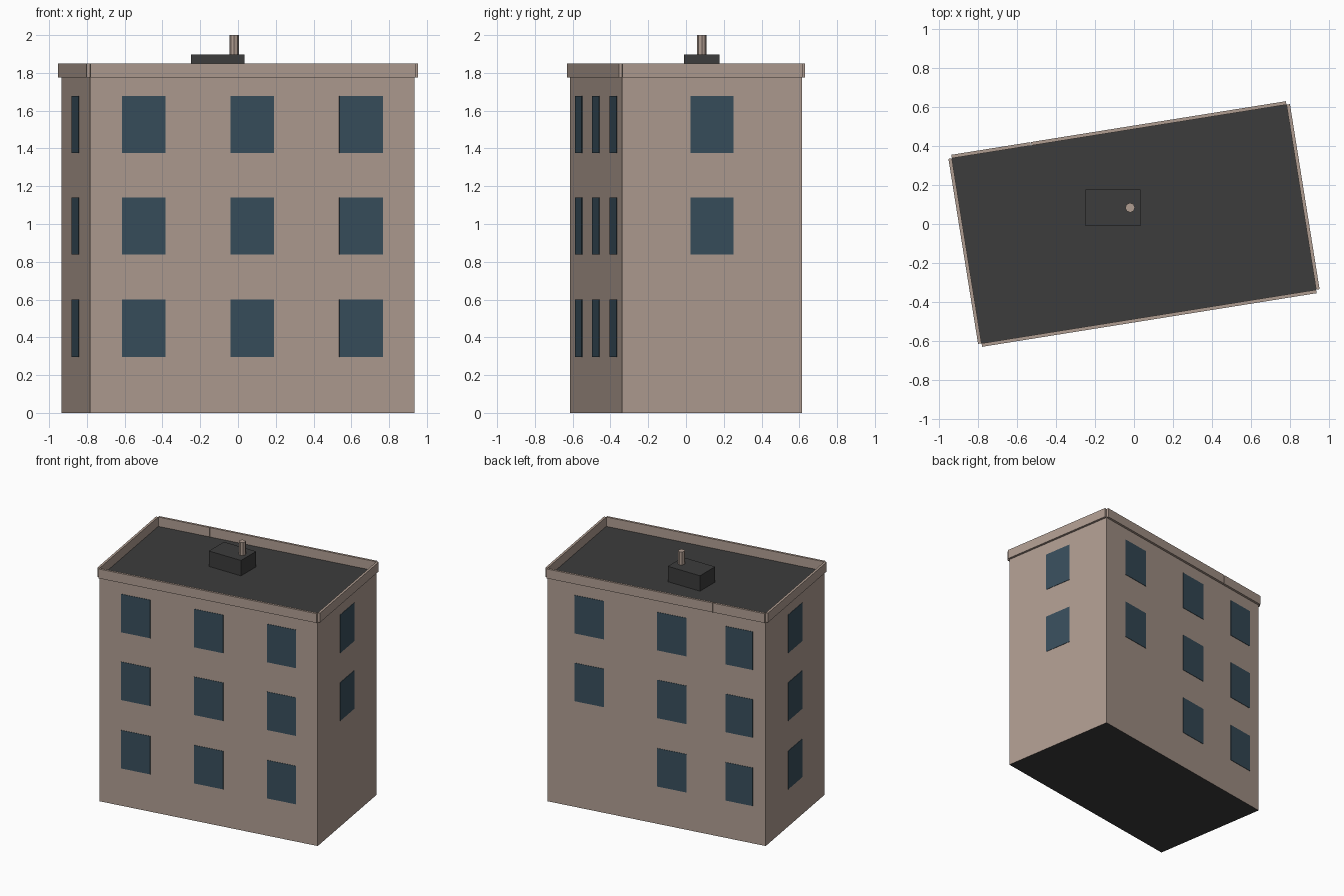
import bpy, bmesh, math
from mathutils import Matrix

if "Cube" in bpy.data.objects:
    bpy.data.objects.remove(bpy.data.objects["Cube"])

ANG = math.radians(9.1)          # the block is turned slightly about z
L, W = 1.741, 0.963              # footprint length and depth
ROOF, TOP, LIP = 1.775, 1.849, 0.018


def material(name, rgb):
    m = bpy.data.materials.new(name)
    m.diffuse_color = (*rgb, 1)
    m.use_nodes = True
    m.node_tree.nodes["Principled BSDF"].inputs["Base Color"].default_value = m.diffuse_color
    return m


WALL = material("warm beige", (0.434, 0.337, 0.285))
DARK = material("dark roof", (0.045, 0.045, 0.045))
GLASS = material("blue glass", (0.040, 0.077, 0.108))


def finish(name, bm, mats):
    me = bpy.data.meshes.new(name)
    bm.to_mesh(me)
    bm.free()
    for m in mats:
        me.materials.append(m)
    ob = bpy.data.objects.new(name, me)
    bpy.context.collection.objects.link(ob)
    return ob


def box(bm, size, centre, turn=Matrix()):
    mat = turn @ Matrix.Translation(centre) @ Matrix.Diagonal((*size, 1))
    bmesh.ops.create_cube(bm, size=1, matrix=mat)


TURN = Matrix.Rotation(ANG, 4, 'Z')


def side_frame(quarter):
    """Frame of a side: x along the wall, -y outward (0 front, 1 right, 2 back, 3 left)."""
    return TURN @ Matrix.Rotation(quarter * math.pi / 2, 4, 'Z')


def half_depth(quarter):
    return (W if quarter % 2 == 0 else L) / 2


# Main block: beige walls, dark roof and underside
bm = bmesh.new()
box(bm, (L, W, ROOF), (0, 0, ROOF / 2), TURN)
for f in bm.faces:
    f.material_index = 1 if abs(f.normal.z) > 0.5 else 0
finish("building_block", bm, [WALL, DARK])

# Parapet boards hung outside each wall; the back one is in two lengths
bm = bmesh.new()
SEAM = 0.458
spans = {0: [(-L / 2, L / 2)], 1: [(-W / 2, W / 2)],
         2: [(-L / 2, SEAM - 0.002), (SEAM + 0.002, L / 2)], 3: [(-W / 2, W / 2)]}
for q, parts in spans.items():
    for a, b in parts:
        box(bm, (b - a, LIP, TOP - ROOF),
            ((a + b) / 2, -half_depth(q) - LIP / 2, (ROOF + TOP) / 2), side_frame(q))
finish("parapet", bm, [WALL])

# Windows: thin plates; each column is (position, width, rows), rows counted from the top
ROWS = (1.527, 0.990, 0.448)
columns = {
    "front": (0, [(-0.582, 0.233, 3), (0, 0.233, 3), (0.582, 0.233, 3)]),
    "right": (1, [(0, 0.23, 2)]),
    "back": (2, [(-0.538, 0.233, 2), (0.122, 0.233, 3), (0.659, 0.216, 3)]),
    "left": (3, [(0, 0.23, 3)]),
}
for side, (q, cols) in columns.items():
    bm = bmesh.new()
    for u, width, count in cols:
        for z in ROWS[:count]:
            box(bm, (width, 0.005, 0.303), (u, -half_depth(q) - 0.0005, z), side_frame(q))
    finish(side + "_windows", bm, [GLASS])

# Rooftop housing, square to the axes
bm = bmesh.new()
box(bm, (0.282, 0.189, 1.897 - ROOF), (-0.107, 0.084, (1.897 + ROOF) / 2))
finish("roof_housing", bm, [DARK])

# Eight-sided vent pipe
bm = bmesh.new()
bmesh.ops.create_cone(bm, cap_ends=True, segments=8, radius1=0.025, radius2=0.025,
                      depth=0.103, matrix=Matrix.Translation((-0.02, 0.084, 1.9485)))
finish("vent_pipe", bm, [WALL])
